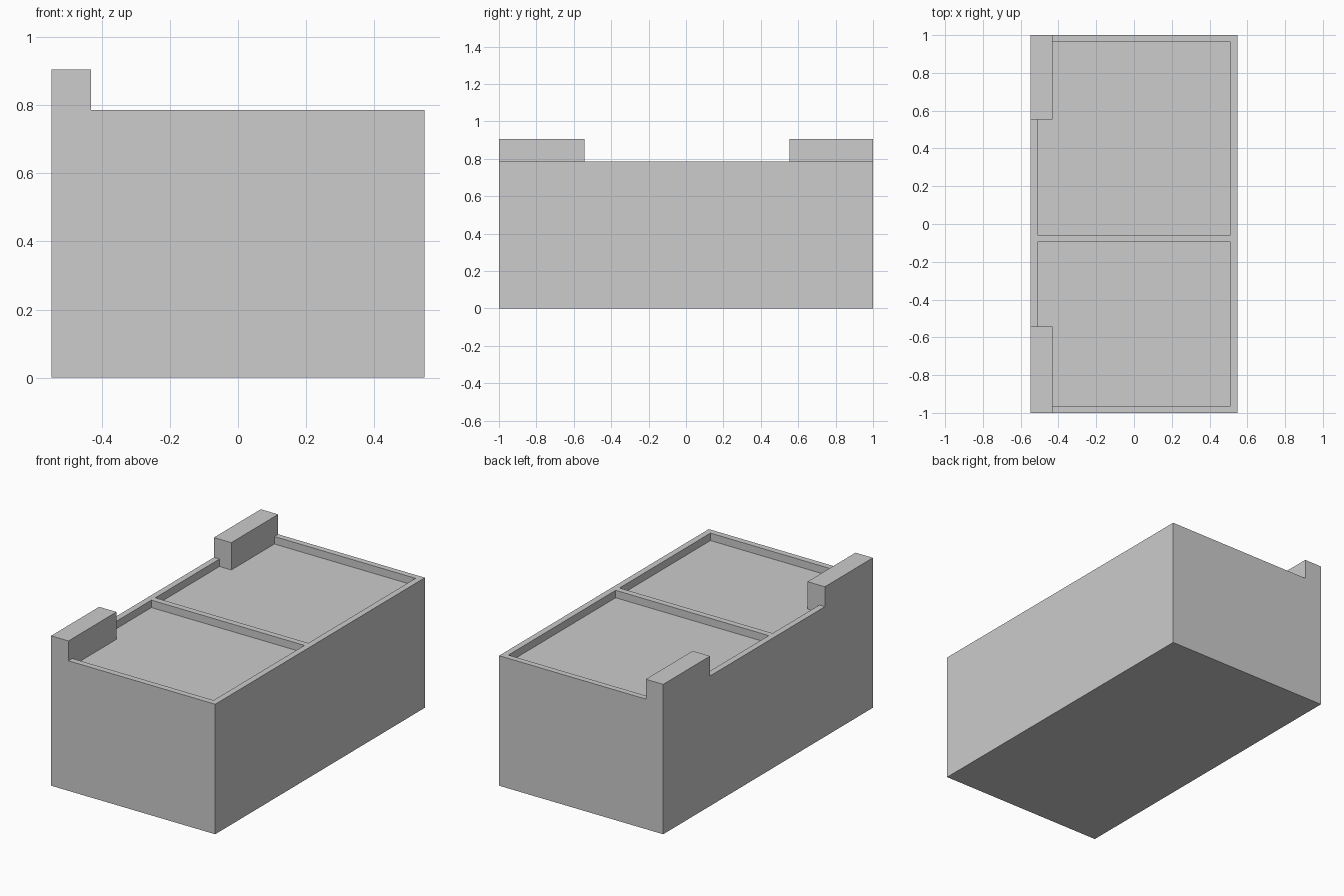
import bpy, bmesh
from mathutils import Vector

old = bpy.data.objects.get("Cube")
if old:
    bpy.data.objects.remove(old, do_unlink=True)

# Main dimensions
HALF_X, HALF_Y = 0.548, 1.0
RIM_Z, FLOOR_Z, POST_Z = 0.785, 0.74, 0.905
POCKET_X = 0.511
POCKETS_Y = [(-0.963, -0.096), (-0.059, 0.964)]
POST_INNER_X = -0.432
POSTS_Y = {"front_post": (-HALF_Y, -0.542), "back_post": (0.553, HALF_Y)}

grey = bpy.data.materials.new("plain_grey")
grey.use_nodes = True
colour = (0.604, 0.604, 0.604, 1.0)
grey.diffuse_color = colour
grey.node_tree.nodes["Principled BSDF"].inputs["Base Color"].default_value = colour


def box_mesh(low, high):
    """Return a bmesh box spanning two opposite corners."""
    low, high = Vector(low), Vector(high)
    bm = bmesh.new()
    bmesh.ops.create_cube(bm, size=1)
    bmesh.ops.scale(bm, vec=high - low, verts=bm.verts)
    bmesh.ops.translate(bm, vec=(low + high) / 2, verts=bm.verts)
    return bm


def make_object(name, bm):
    mesh = bpy.data.meshes.new(name)
    bm.normal_update()
    bm.to_mesh(mesh)
    bm.free()
    mesh.materials.append(grey)
    obj = bpy.data.objects.new(name, mesh)
    bpy.context.collection.objects.link(obj)
    return obj


def split_top(bm, point, normal):
    """Cut only the top faces along a plane."""
    top = [f for f in bm.faces if f.calc_center_median().z > RIM_Z - 0.001]
    edges = {e for f in top for e in f.edges}
    verts = {v for f in top for v in f.verts}
    bmesh.ops.bisect_plane(bm, geom=top + list(edges) + list(verts),
                           plane_co=point, plane_no=normal)


# Body block with two shallow pockets sunk into its top
bm = box_mesh((-HALF_X, -HALF_Y, 0), (HALF_X, HALF_Y, RIM_Z))
for x in (-POCKET_X, POCKET_X):
    split_top(bm, (x, 0, 0), (1, 0, 0))
for pair in POCKETS_Y:
    for y in pair:
        split_top(bm, (0, y, 0), (0, 1, 0))


def in_pocket(face):
    c = face.calc_center_median()
    return (c.z > RIM_Z - 0.001 and abs(c.x) < POCKET_X
            and any(a < c.y < b for a, b in POCKETS_Y))


sunk = bmesh.ops.extrude_discrete_faces(bm, faces=[f for f in bm.faces if in_pocket(f)])
for face in sunk["faces"]:
    for v in face.verts:
        v.co.z = FLOOR_Z
bmesh.ops.recalc_face_normals(bm, faces=bm.faces)
body = make_object("body_with_pockets", bm)

# Raised corner posts, standing on the pocket floors and merged with the body
for name, (y0, y1) in POSTS_Y.items():
    post = make_object(name, box_mesh((-HALF_X, y0, FLOOR_Z), (POST_INNER_X, y1, POST_Z)))
    union = body.modifiers.new(name, 'BOOLEAN')
    union.operation = 'UNION'
    union.solver = 'EXACT'
    union.object = post
    bpy.context.view_layer.objects.active = body
    bpy.ops.object.modifier_apply(modifier=union.name)
    bpy.data.objects.remove(post, do_unlink=True)
